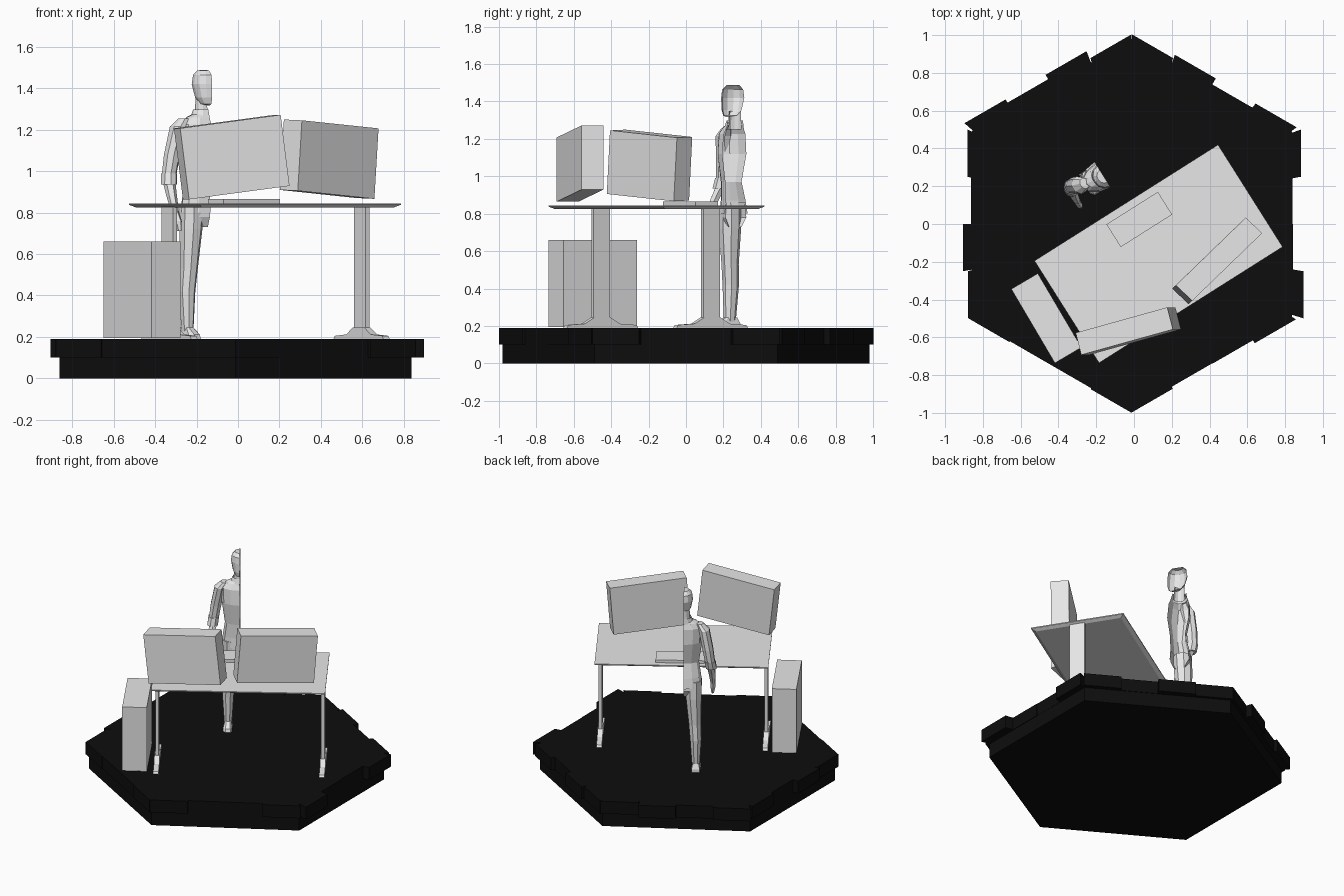
import bpy, bmesh, math
from mathutils import Matrix, Vector

if "Cube" in bpy.data.objects:
    bpy.data.objects.remove(bpy.data.objects["Cube"])


def material(name, v):
    m = bpy.data.materials.new(name)
    m.diffuse_color = (v, v, v, 1)
    m.use_nodes = True
    m.node_tree.nodes["Principled BSDF"].inputs["Base Color"].default_value = m.diffuse_color
    return m


GREY = material("light grey", 0.8)
BLACK = material("black", 0.004)


def finish(name, bm, mat, matrix=None):
    bmesh.ops.recalc_face_normals(bm, faces=bm.faces)
    me = bpy.data.meshes.new(name)
    bm.to_mesh(me)
    bm.free()
    me.materials.append(mat)
    ob = bpy.data.objects.new(name, me)
    bpy.context.collection.objects.link(ob)
    if matrix:
        ob.matrix_world = matrix
    return ob


def loft(name, rings, mat, matrix=None, closed=True, caps=True):
    """Skin a stack of point rings; open rings give a half shell."""
    bm = bmesh.new()
    rows = [[bm.verts.new(p) for p in r] for r in rings]
    n = len(rows[0])
    for a, b in zip(rows, rows[1:]):
        for i in range(n if closed else n - 1):
            j = (i + 1) % n
            bm.faces.new((a[i], a[j], b[j], b[i]))
    if caps:
        bm.faces.new(rows[0])
        bm.faces.new(rows[-1])
    return finish(name, bm, mat, matrix)


def rect(w, d, z):
    return [(x * w / 2, y * d / 2, z) for x, y in ((-1, -1), (1, -1), (1, 1), (-1, 1))]


def box_axes(name, centre, a, d, h, mat):
    """Box given by its centre and three full edge vectors."""
    m = Matrix((a, d, h)).transposed().to_4x4()
    m.translation = centre
    bm = bmesh.new()
    bmesh.ops.create_cube(bm, size=1)
    for v in bm.verts:
        v.co = m @ v.co
    return finish(name, bm, mat)


def placed(x, y, deg):
    return Matrix.Translation((x, y, 0)) @ Matrix.Rotation(math.radians(deg), 4, 'Z')


# hexagonal base with uneven edge blocks
CX = -0.012
loft("base_plate", [[(CX + .98 * math.sin(k * math.pi / 3), .98 * math.cos(k * math.pi / 3), z)
                     for k in range(6)] for z in (0, .19)], BLACK)
EDGES = [(.91, .853, .85, .895), (.88, .853, .89, .87), (.87, .912, .885, .905),
         (.87, .85, .893, .868), (.865, .86, .86, .866), (.864, .852, .854, .872)]
for e, dists in enumerate(EDGES):
    for k, dist in enumerate(dists):
        t0, t1 = -.5 + .25 * k, -.25 + .25 * k
        loft(f"base_edge_block_{e}_{k}",
             [[(.8, t0 * .93, z), (dist, t0, z), (dist, t1, z), (.8, t1 * .93, z)] for z in (.1, .19)],
             BLACK, placed(CX, 0, 60 * e))

# desk: top with chamfered underside, post legs with tapered feet
DESK = placed(.13, -.158, 32.3)
loft("desk_top", [rect(1.10, .59, .825), rect(1.15, .64, .838), rect(1.15, .64, .845)], GREY, DESK)
FOOT = [(-.225, .19), (.225, .19), (.215, .205), (.11, .212), (.052, .245),
        (-.052, .245), (-.11, .212), (-.215, .205)]
for side, u in (("left", -.549), ("right", .549)):
    leg = DESK @ Matrix.Translation((u, -.005, 0))
    loft(f"desk_leg_{side}", [rect(.023, .104, .2), rect(.023, .104, .828)], GREY, leg)
    loft(f"desk_foot_{side}", [[(x, y, z) for y, z in FOOT] for x in (-.018, .018)], GREY, leg)

# things on and beside the desk
loft("keyboard", [rect(.322, .142, .845), rect(.322, .142, .865)], GREY, placed(.028, .024, 32.3))
loft("computer_case", [rect(.163, .455, .195), rect(.163, .455, .66)], GREY, placed(-.464, -.499, 30.5))
box_axes("monitor_left", (-.03, -.567, 1.068), (.485, .135, .065), (-.03, .117, 0), (-.043, 0, .343), GREY)
box_axes("monitor_right", (.44, -.195, 1.058), (.37, .358, -.039), (.087, -.082, -.004), (.02, .017, .34), GREY)

# half figure: local x = outward from the open cut, local y = forward
PERSON = placed(-.162, .255, 212.3)


def half(z, w, back, front, n=6):
    c, r = (back + front) / 2, (front - back) / 2
    return [(w * math.sin(math.pi * i / n), c + r * math.cos(math.pi * i / n), z) for i in range(n + 1)]


def ring(z, s, t, rs, rt, n=8):
    return [(s + rs * math.cos(2 * math.pi * (i + .5) / n),
             t + rt * math.sin(2 * math.pi * (i + .5) / n), z) for i in range(n)]


def half_shell(name, rows):
    loft(name, [half(*r) for r in rows], GREY, PERSON, closed=False, caps=False)


def limb(name, rows, n=8):
    loft(name, [ring(*r, n) for r in rows], GREY, PERSON)


half_shell("head", [(1.318, .004, .03, .05), (1.325, .03, -.02, .062), (1.355, .047, -.05, .07),
                    (1.42, .06, -.067, .07), (1.465, .054, -.06, .064), (1.487, .034, -.036, .04),
                    (1.488, .001, 0, .002)])
half_shell("neck", [(1.25, .045, -.05, .03), (1.35, .038, -.045, .022)])
half_shell("collar", [(1.25, .07, -.065, .05), (1.298, .05, -.058, .035)])
half_shell("shirt", [(1.28, .045, -.055, .035), (1.26, .095, -.062, .045), (1.225, .125, -.074, .062),
                     (1.12, .122, -.08, .072), (.97, .1, -.05, .052), (.87, .115, -.075, .05),
                     (.8, .122, -.088, .055)])
half_shell("hips", [(.86, .11, -.07, .045), (.78, .115, -.08, .05), (.73, .03, -.05, .03)])
limb("sleeve", [(1.255, .105, -.02, .025, .03), (1.215, .135, -.026, .037, .05),
                (1.08, .16, -.04, .038, .045), (.99, .174, -.042, .035, .04)])
limb("sleeve_cuff", [(.99, .175, -.042, .038, .043), (.935, .183, -.03, .038, .042)])
limb("forearm", [(.95, .18, -.035, .03, .032), (.88, .187, 0, .025, .027), (.79, .19, .04, .017, .02)], 6)
limb("hand", [(.8, .19, .038, .018, .023), (.76, .19, .055, .018, .032), (.71, .187, .068, .009, .018)], 6)
limb("trouser_leg", [(.84, .062, -.014, .06, .062), (.72, .066, -.018, .055, .062),
                     (.53, .074, -.024, .043, .048), (.42, .08, -.032, .04, .046),
                     (.225, .08, -.026, .027, .034)])
loft("shoe", [[(.08 + x, y, z) for x, y in pts] for z, pts in (
    (.19, [(-.027, -.075), (.027, -.075), (.032, .04), (.015, .062), (-.02, .062), (-.028, .04)]),
    (.212, [(-.027, -.075), (.027, -.075), (.03, .03), (.014, .056), (-.018, .056), (-.027, .03)]),
    (.245, [(-.02, -.06), (.02, -.06), (.02, -.005), (.012, .005), (-.012, .005), (-.02, -.005)]))],
    GREY, PERSON)
